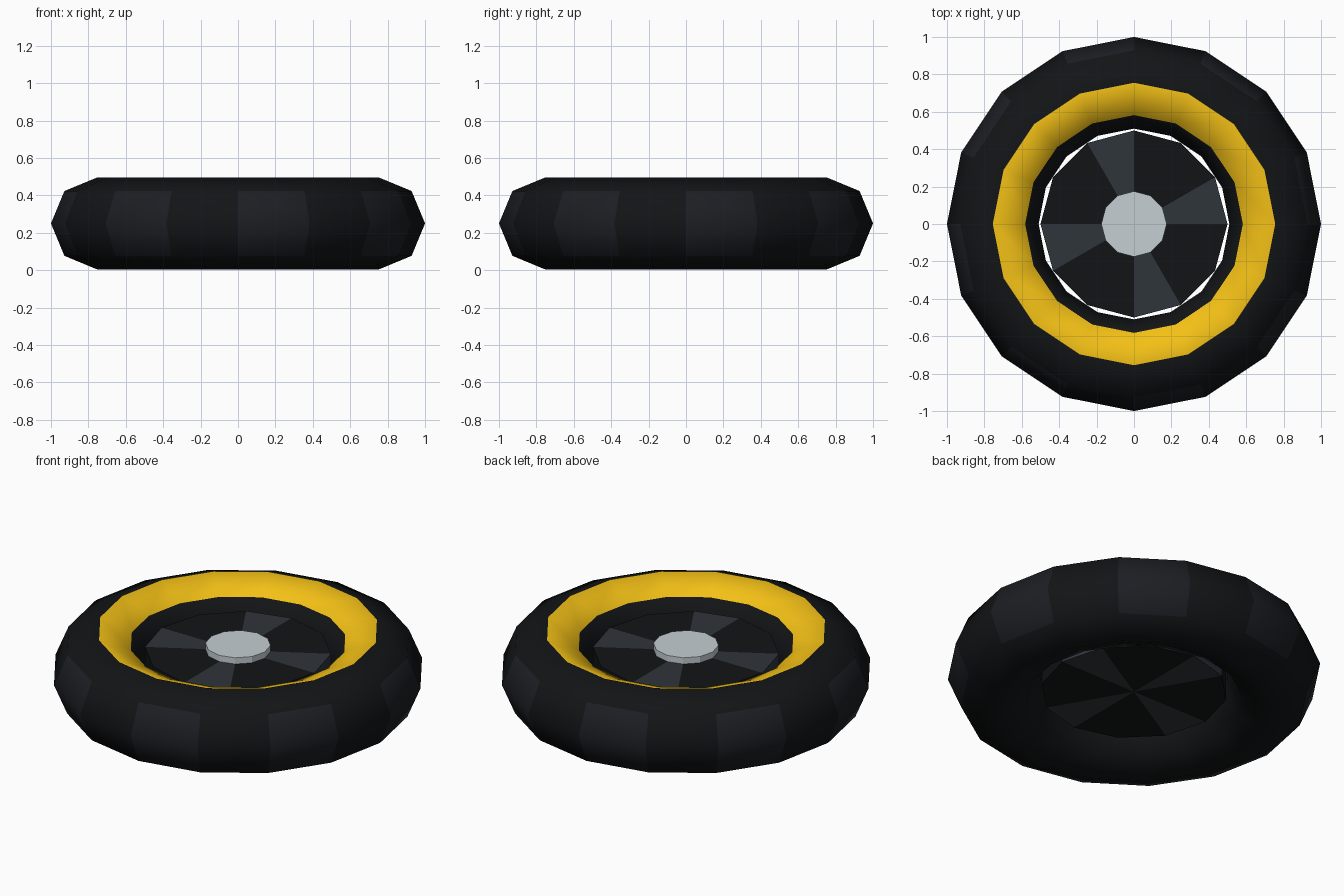
import bpy, math

if "Cube" in bpy.data.objects:
    bpy.data.objects.remove(bpy.data.objects["Cube"])


def material(name, rgb):
    m = bpy.data.materials.new(name)
    m.diffuse_color = (*rgb, 1)
    m.use_nodes = True
    m.node_tree.nodes["Principled BSDF"].inputs["Base Color"].default_value = m.diffuse_color
    return m


rubber = material("rubber", (0.006, 0.007, 0.008))
tread = material("tread", (0.012, 0.013, 0.017))
yellow = material("yellow", (0.90, 0.53, 0.008))
dark = material("dark_metal", (0.006, 0.007, 0.008))
slate = material("slate", (0.028, 0.035, 0.044))
silver = material("silver", (0.56, 0.62, 0.65))

MAJOR, MINOR, MID = 0.755, 0.245, 0.25


def sector(face, count):
    """Index of the angular slice that a face lies in."""
    a = math.atan2(face.center.y, face.center.x) % math.tau
    return int(a / math.tau * count)


def finish(name, mats):
    ob = bpy.context.object
    ob.name = name
    for m in mats:
        ob.data.materials.append(m)
    return ob


# Tyre: 16 x 8 torus, alternating tread patches, yellow band on upper inner face
bpy.ops.mesh.primitive_torus_add(major_radius=MAJOR, minor_radius=MINOR,
                                 major_segments=16, minor_segments=8,
                                 location=(0, 0, MID))
tyre = finish("tyre", [rubber, tread, yellow])
for f in tyre.data.polygons:
    r, z = math.hypot(f.center.x, f.center.y), f.center.z
    if r > 0.92 and sector(f, 16) % 2 == 0:
        f.material_index = 1
    elif 0.58 < r < MAJOR - 0.05 and z > MINOR * 0.7:
        f.material_index = 2
bpy.ops.object.shade_smooth()


def drum(name, radius, z0, z1, mats):
    bpy.ops.mesh.primitive_cylinder_add(vertices=12, radius=radius, depth=z1 - z0,
                                        end_fill_type='TRIFAN',
                                        location=(0, 0, (z0 + z1) / 2))
    return finish(name, mats)


# Wheel disc: every third wedge is a lighter spoke
disc = drum("wheel_disc", 0.50, 0.125, 0.375, [dark, slate])
for f in disc.data.polygons:
    if sector(f, 12) % 3 == 0:
        f.material_index = 1

# Hub cap
drum("hub_cap", 0.175, 0.34, 0.412, [silver])
